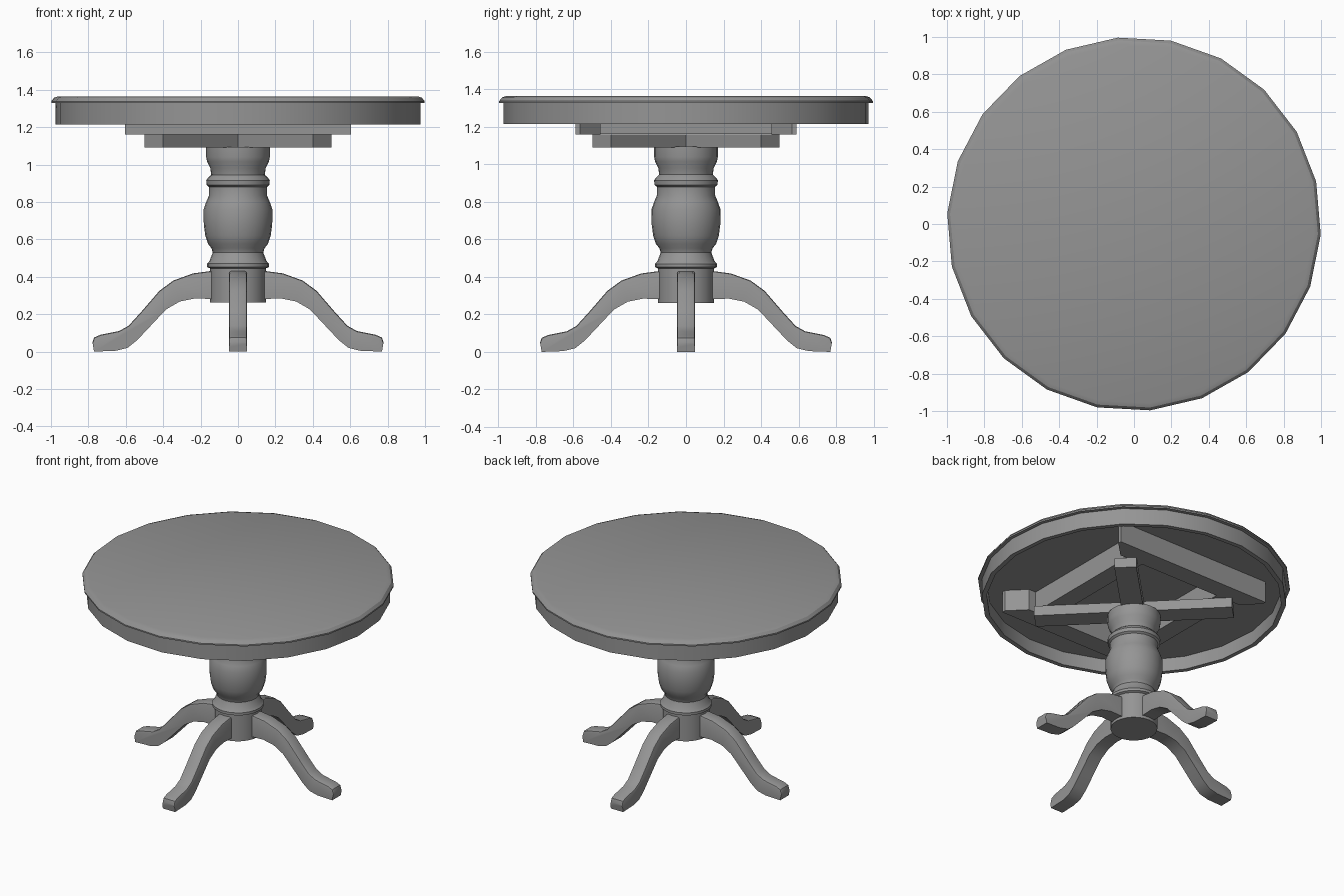
import bpy, bmesh
from math import radians, pi, cos, sin
from mathutils import Matrix

cube = bpy.data.objects.get("Cube")
if cube:
    bpy.data.objects.remove(cube, do_unlink=True)

grey = bpy.data.materials.new("grey_wood")
grey.use_nodes = True
colour = (0.3, 0.3, 0.3, 1)
grey.diffuse_color = colour
grey.node_tree.nodes["Principled BSDF"].inputs["Base Color"].default_value = colour


def finish(name, bm, smooth=None):
    """Turn a bmesh into a named object with the table material."""
    bmesh.ops.recalc_face_normals(bm, faces=bm.faces)
    mesh = bpy.data.meshes.new(name)
    bm.to_mesh(mesh)
    bm.free()
    mesh.materials.append(grey)
    obj = bpy.data.objects.new(name, mesh)
    bpy.context.collection.objects.link(obj)
    if smooth:
        bpy.ops.object.select_all(action="DESELECT")
        obj.select_set(True)
        bpy.context.view_layer.objects.active = obj
        bpy.ops.object.shade_smooth_by_angle(angle=radians(smooth))
    return obj


def lathe(name, profile, sides, turn=0, smooth=32):
    """Revolve (radius, z) points about z and cap both ends."""
    bm = bmesh.new()
    rings = []
    for r, z in profile:
        angles = [radians(turn) + 2 * pi * i / sides for i in range(sides)]
        rings.append([bm.verts.new((r * cos(a), r * sin(a), z)) for a in angles])
    for low, high in zip(rings, rings[1:]):
        for i in range(sides):
            j = (i + 1) % sides
            bm.faces.new((low[i], low[j], high[j], high[i]))
    bm.faces.new(rings[0])
    bm.faces.new(rings[-1])
    return finish(name, bm, smooth)


def prism(outline, depth):
    """Extrude an xy outline upwards from z = 0."""
    bm = bmesh.new()
    face = bm.faces.new([bm.verts.new((x, y, 0)) for x, y in outline])
    new = bmesh.ops.extrude_face_region(bm, geom=[face])["geom"]
    verts = [v for v in new if isinstance(v, bmesh.types.BMVert)]
    bmesh.ops.translate(bm, verts=verts, vec=(0, 0, depth))
    return bm


# Round top with a chamfered lip and a hollow apron below
CEILING = 1.31
lathe("table_top", [(0.962, 1.365), (0.985, 1.357), (1.0, 1.338), (1.0, 1.328),
                    (0.976, 1.328), (0.976, 1.215), (0.945, 1.215), (0.945, CEILING)],
      22, turn=-3.2)

# Turned pedestal
lathe("pedestal", [(0.15, 0.262), (0.15, 0.445), (0.165, 0.452), (0.165, 0.47),
                   (0.152, 0.485), (0.135, 0.53), (0.142, 0.553), (0.16, 0.575),
                   (0.175, 0.62), (0.183, 0.68), (0.184, 0.76), (0.17, 0.8),
                   (0.155, 0.835), (0.155, 0.88), (0.168, 0.89), (0.17, 0.915),
                   (0.16, 0.93), (0.143, 0.945), (0.148, 0.98), (0.165, 1.015),
                   (0.17, 1.04), (0.17, 1.095)], 24)

# Diagonal cross that carries the top
for i, name in enumerate(("cross_arm_a", "cross_arm_b")):
    length, half = 0.636, 0.0707
    bm = prism([(-length, -half), (length, -half), (length, half), (-length, half)], 0.07)
    bmesh.ops.transform(bm, verts=bm.verts, matrix=Matrix.Translation((0, 0, 1.09))
                        @ Matrix.Rotation(radians(45 + 90 * i), 4, "Z"))
    finish(name, bm)

# Frame under the top: long rails with clipped inner corners, plus side rails
rail = [(-0.605, 0.59), (0.605, 0.59), (0.605, 0.565),
        (0.495, 0.455), (-0.495, 0.455), (-0.605, 0.565)]
for i, name in enumerate(("back_rail", "front_rail")):
    bm = prism(rail, CEILING - 1.16)
    bmesh.ops.transform(bm, verts=bm.verts, matrix=Matrix.Translation((0, 0, 1.16))
                        @ Matrix.Rotation(pi * i, 4, "Z"))
    finish(name, bm)
for side, name in ((1, "left_rail"), (-1, "right_rail")):
    inner, outer = side * 0.31, side * 0.44
    bm = prism([(inner, -0.46), (outer, -0.46), (outer, 0.46), (inner, 0.46)], CEILING - 1.163)
    bmesh.ops.translate(bm, verts=bm.verts, vec=(0, 0, 1.163))
    finish(name, bm)

# Four curved legs, side outline in (distance, height)
upper = [(0.1, 0.43), (0.15, 0.43), (0.24, 0.418), (0.345, 0.38), (0.42, 0.325),
         (0.515, 0.215), (0.585, 0.138), (0.635, 0.11), (0.735, 0.09), (0.77, 0.075), (0.778, 0.05)]
lower = [(0.77, 0), (0.655, 0.004), (0.59, 0.02), (0.54, 0.06), (0.46, 0.145),
         (0.385, 0.225), (0.31, 0.268), (0.23, 0.284), (0.1, 0.28)]
for i, name in enumerate(("left_leg", "back_leg", "right_leg", "front_leg")):
    bm = prism(upper + lower, 0.096)
    bmesh.ops.translate(bm, verts=bm.verts, vec=(0, 0, -0.048))
    # Round the two long upper edges
    bm.verts.ensure_lookup_table()
    top = {tuple(round(c, 3) for c in p) for p in upper}
    edges = [e for e in bm.edges
             if all((round(v.co.x, 3), round(v.co.y, 3)) in top for v in e.verts)
             and abs(e.verts[0].co.z - e.verts[1].co.z) < 0.01]
    bmesh.ops.bevel(bm, geom=edges, offset=0.012, segments=2, profile=0.5, affect="EDGES")
    bmesh.ops.transform(bm, verts=bm.verts, matrix=Matrix.Rotation(pi / 2 * i, 4, "Z")
                        @ Matrix.Rotation(pi / 2, 4, "X"))
    finish(name, bm, 32)
